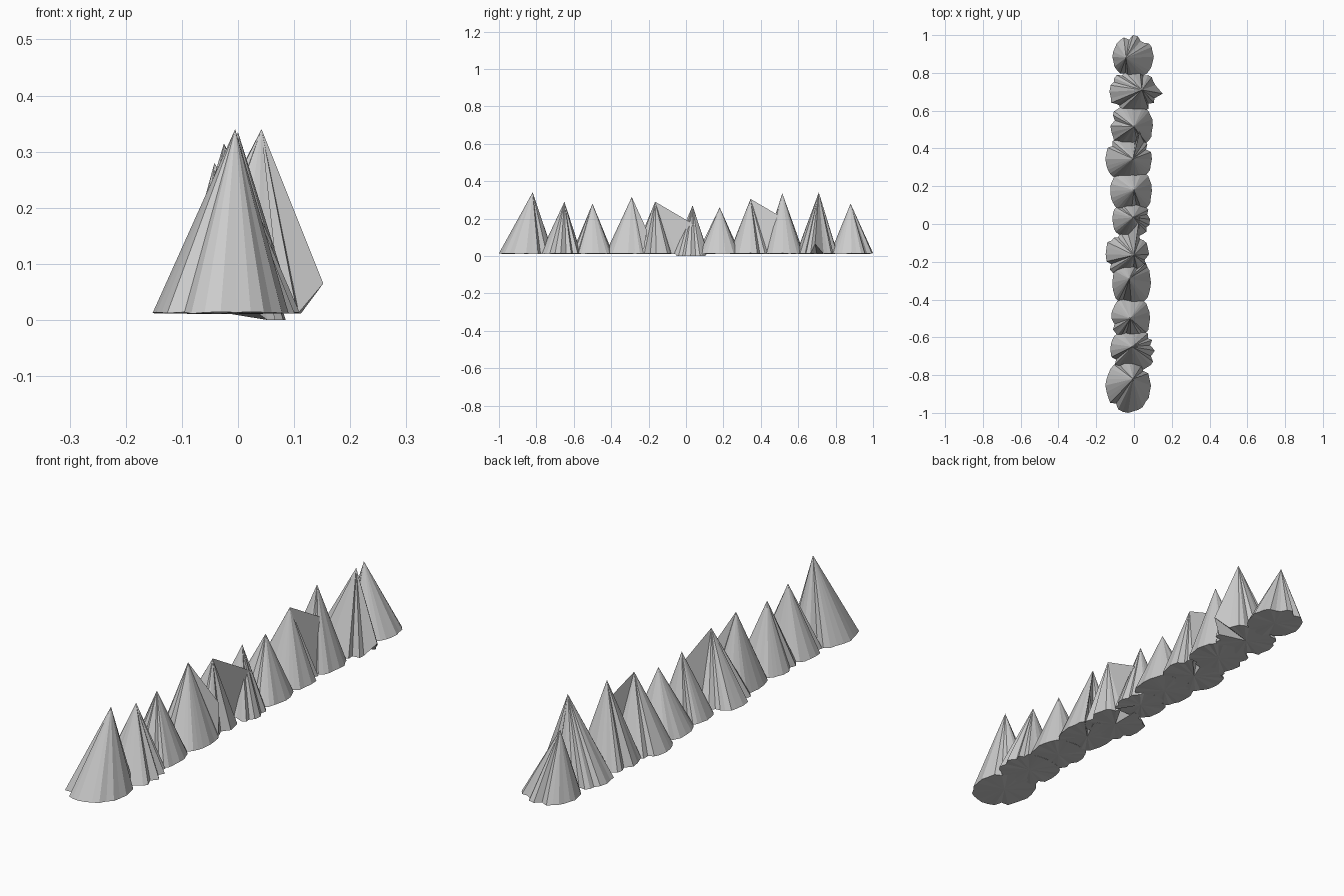
import bpy, bmesh, math, random
from mathutils import Vector

if "Cube" in bpy.data.objects:
    bpy.data.objects.remove(bpy.data.objects["Cube"])

random.seed(7)
SIDES = 28


def spike(name, apex, x0, x1, y0, y1, lifted=None, sag=0.0, square=0.75):
    """Pleated cone on a ragged oval base; a lifted rim point forms a torn fin."""
    def rounded(t):                     # slightly squared-off circle coordinate
        return math.copysign(abs(t) ** square, t)

    cx, cy = (x0 + x1) / 2, (y0 + y1) / 2
    rx, ry = (x1 - x0) / 2, (y1 - y0) / 2
    z = 0.011
    rim = []
    for i in range(SIDES):
        a = 2 * math.pi * i / SIDES
        k = 1.0
        if i % 7:                       # keep the four extremes on the oval
            k = random.uniform(0.95, 1.0)
            if random.random() < 0.13:  # sharp pleat
                k = random.uniform(0.8, 0.88)
        p = Vector((cx + rx * k * rounded(math.cos(a)),
                    cy + ry * k * rounded(math.sin(a)),
                    z + random.uniform(0, 0.004)))
        if sag and p.x > 0.05:          # right-hand hem drops to the ground
            p.z = z - sag
        rim.append(p)
    if lifted:
        p = Vector(lifted)
        a = math.atan2((p.y - cy) / ry, (p.x - cx) / rx)
        rim[round(a / (2 * math.pi) * SIDES) % SIDES] = p

    bm = bmesh.new()
    top = bm.verts.new(apex)
    bottom = bm.verts.new((cx, cy, z))
    vs = [bm.verts.new(p) for p in rim]
    for i, v in enumerate(vs):
        w = vs[(i + 1) % SIDES]
        bm.faces.new((v, w, top))
        bm.faces.new((w, v, bottom))
    me = bpy.data.meshes.new(name)
    bm.to_mesh(me)
    bm.free()
    bpy.context.collection.objects.link(bpy.data.objects.new(name, me))


# Row of spikes from front to back: apex, x range, y range, torn fin, sag, squareness
row = [
    ((-0.005, -0.82, 0.34), -0.152, 0.09, -1.0, -0.71, None, 0, 0.95),
    ((-0.01, -0.65, 0.29), -0.125, 0.11, -0.78, -0.56),
    ((-0.02, -0.50, 0.28), -0.12, 0.085, -0.61, -0.39),
    ((-0.025, -0.29, 0.315), -0.115, 0.09, -0.43, -0.19, (0.06, -0.21, 0.14)),
    ((0.0, -0.165, 0.29), -0.15, 0.08, -0.28, -0.04, (0.03, 0.04, 0.17)),
    ((-0.005, 0.035, 0.27), -0.115, 0.085, -0.07, 0.12, None, 0.011),
    ((0.0, 0.18, 0.26), -0.125, 0.095, 0.06, 0.29),
    ((-0.005, 0.345, 0.305), -0.152, 0.095, 0.23, 0.46, (0.03, 0.49, 0.22)),
    ((0.0, 0.515, 0.335), -0.125, 0.10, 0.41, 0.63),
    ((0.042, 0.71, 0.34), -0.13, 0.115, 0.59, 0.81, (0.152, 0.69, 0.065)),
    ((-0.042, 0.88, 0.28), -0.115, 0.105, 0.77, 1.0, None, 0, 0.95),
]
for n, args in enumerate(row, 1):
    spike(f"spike_{n:02d}", *args)
